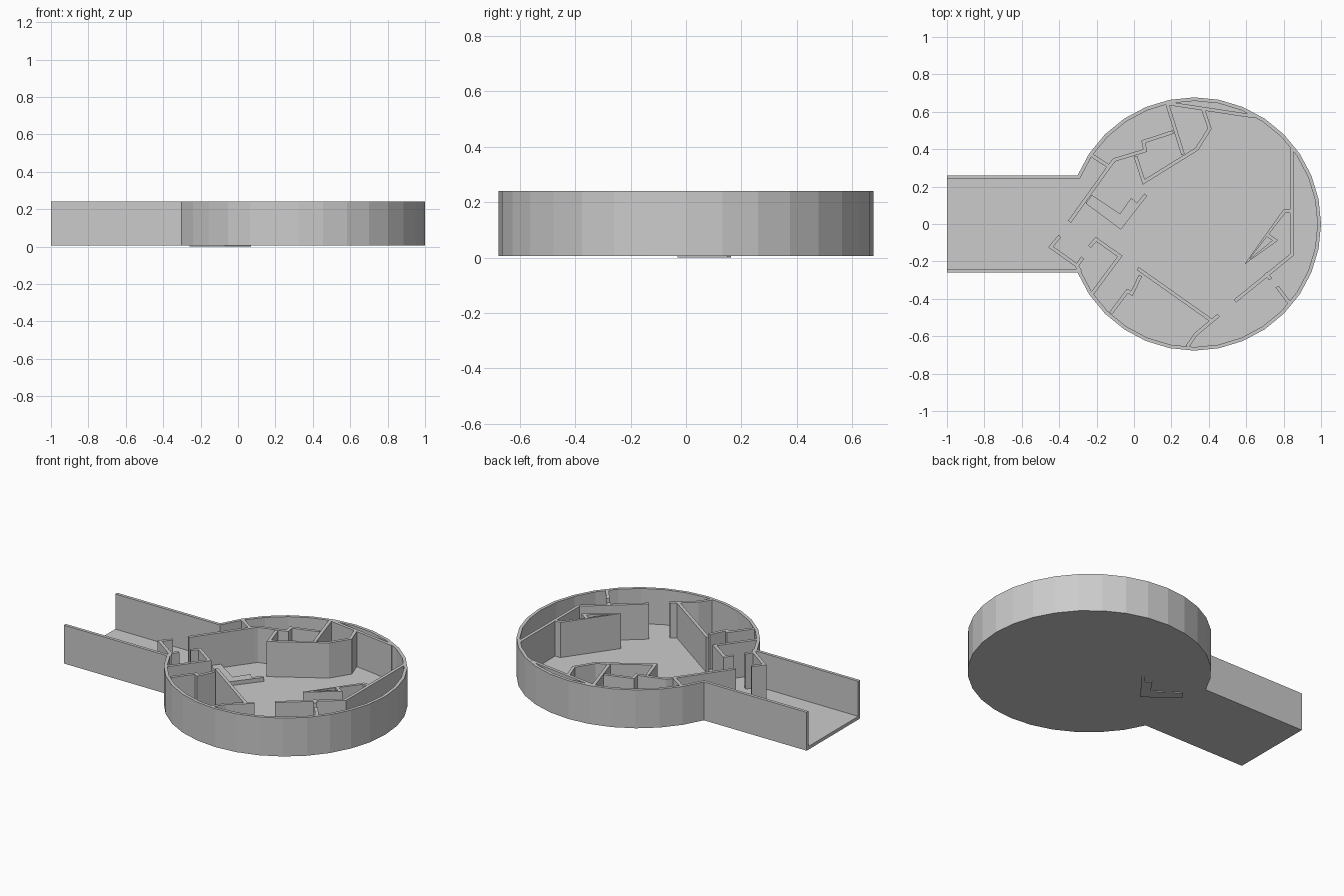
import bpy, bmesh
from math import cos, sin, radians
from mathutils import Vector

if "Cube" in bpy.data.objects:
    bpy.data.objects.remove(bpy.data.objects["Cube"])

BASE, TOP, FLOOR = 0.005, 0.24, 0.025
CX, R, T = 0.323, 0.677, 0.019


def prism(name, pts, z0, z1):
    """Extrude a flat outline from z0 to z1."""
    bm = bmesh.new()
    face = bm.faces.new([bm.verts.new((x, y, z0)) for x, y in pts])
    ext = bmesh.ops.extrude_face_region(bm, geom=[face])
    for g in ext["geom"]:
        if isinstance(g, bmesh.types.BMVert):
            g.co.z = z1
    bmesh.ops.recalc_face_normals(bm, faces=bm.faces)
    me = bpy.data.meshes.new(name)
    bm.to_mesh(me)
    bm.free()
    ob = bpy.data.objects.new(name, me)
    bpy.context.collection.objects.link(ob)
    return ob


def offset(path, d):
    """Shift an open polyline sideways with mitred corners."""
    p = [Vector(q) for q in path]
    dirs = [(b - a).normalized() for a, b in zip(p, p[1:])]
    norms = [Vector((-v.y, v.x)) for v in dirs]
    out = []
    for i, q in enumerate(p):
        a, b = norms[max(i - 1, 0)], norms[min(i, len(norms) - 1)]
        out.append(q + (a + b) * d / max(1 + a.dot(b), 0.15))
    return out


def wall(name, path, z0=0.012, z1=TOP, t=T):
    left, right = offset(path, t / 2), offset(path, -t / 2)
    return prism(name, left + right[::-1], z0, z1)


# Keyhole outline: corridor plus 32-sided round room
arc = [(CX + R * cos(radians(a)), R * sin(radians(a)))
       for a in [157.5 - 11.25 * i for i in range(29)]]
outline = [(-1, arc[0][1])] + arc + [(-1, arc[-1][1])]
prism("floor", outline, BASE, FLOOR)

# Outer wall, open at the corridor end
prism("outer_wall", outline + offset(outline, -T)[::-1], BASE, TOP)

# Full-height partitions, as centre lines
partitions = {
    "entry_diagonal": [(-.345, .012), (-.12, .325), (-.105, .343), (.06, .393),
                       (.05, .44), (.21, .492)],
    "entry_spur": [(-.225, .367), (-.135, .308)],
    "north_divider": [(.175, .65), (.262, .372)],
    "north_room": [(.008, .362), (.052, .225), (.335, .4), (.405, .51), (.37, .61)],
    "north_chord": [(.18, .645), (.645, .575)],
    "gate_hook": [(-.397, -.065), (-.445, -.122), (-.305, -.222), (-.275, -.18)],
    "gate_link": [(-.312, -.215), (-.285, -.255)],
    "west_room": [(-.238, -.122), (-.203, -.082), (-.075, -.172), (-.222, -.37)],
    "southwest_stub": [(-.125, -.478), (-.035, -.358), (-.012, -.372), (.035, -.275)],
    "south_diagonal": [(.02, -.238), (.41, -.513)],
    "south_stub": [(.452, -.488), (.33, -.59), (.285, -.655)],
    "east_wall": [(.843, .415), (.843, -.165), (.54, -.412)],
    "east_hook": [(.845, .067), (.803, .067), (.603, -.203), (.755, -.088), (.715, -.06)],
    "east_notch": [(.73, -.295), (.705, -.262)],
    "southeast_stub": [(.765, -.335), (.832, -.425)],
}
for name, path in partitions.items():
    wall(name, path)

# Low step beside the entry diagonal
prism("low_step", [(-.225, .155), (-.075, .055), (-.015, .14), (.015, .113), (.055, .162),
                   (.07, .15), (-.07, -.03), (-.258, .11)], 0, 0.05)
